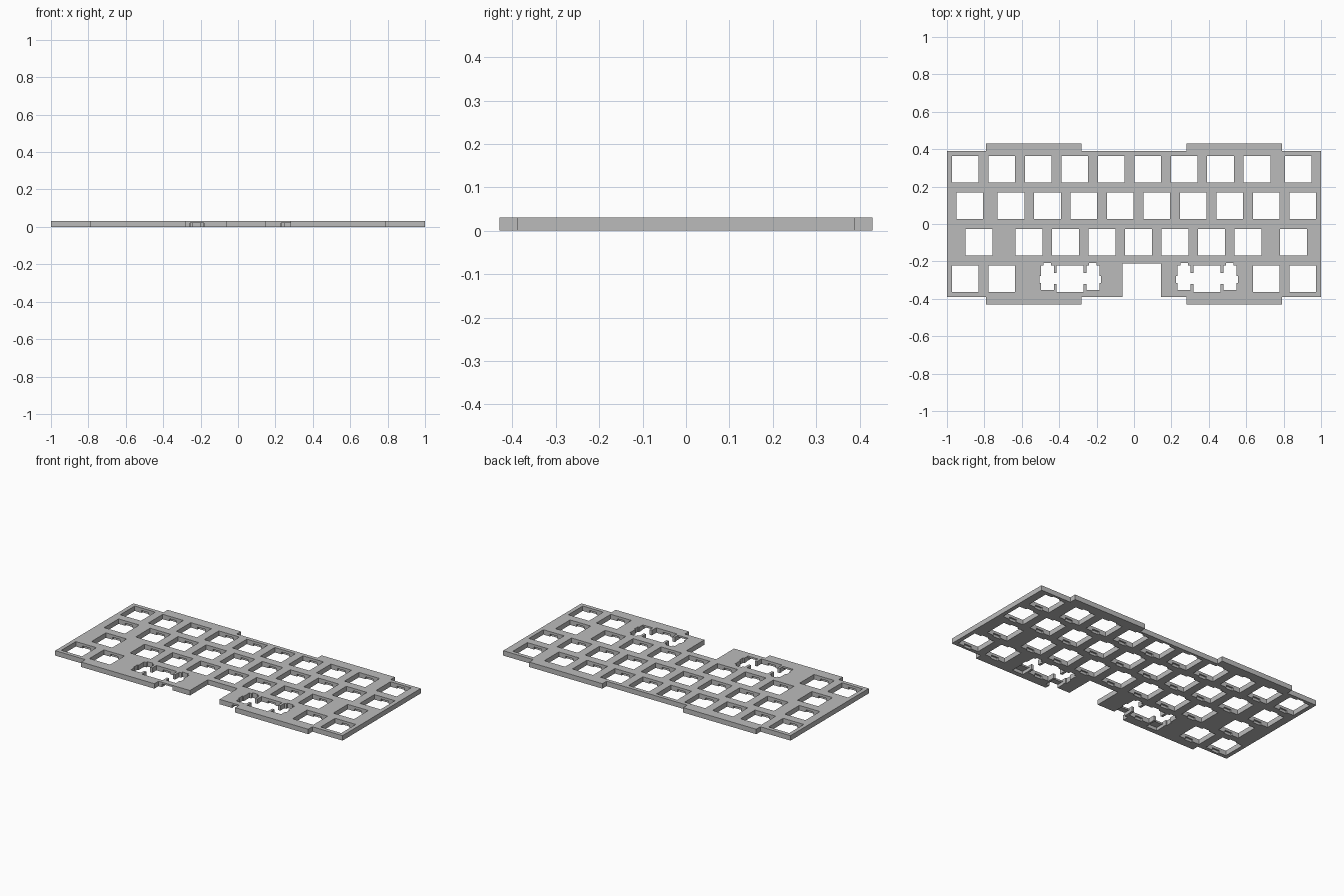
import bpy
import bmesh

if "Cube" in bpy.data.objects:
    bpy.data.objects.remove(bpy.data.objects["Cube"], do_unlink=True)

U = 2 / 10.25          # one key unit
THICK = 0.031
HALF = 0.0718          # half of a switch opening
STAB = 0.122           # stabilizer offset from the key centre


def add_prism(bm, points, z0, z1):
    """Closed prism from a counter-clockwise outline."""
    face = bm.faces.new([bm.verts.new((x, y, z0)) for x, y in points])
    out = bmesh.ops.extrude_face_region(bm, geom=[face])
    for v in out["geom"]:
        if isinstance(v, bmesh.types.BMVert):
            v.co.z = z1


def add_box(bm, x0, x1, y0, y1, z0, z1):
    add_prism(bm, [(x0, y0), (x1, y0), (x1, y1), (x0, y1)], z0, z1)


def make_object(name, bm):
    bmesh.ops.recalc_face_normals(bm, faces=bm.faces)
    mesh = bpy.data.meshes.new(name)
    bm.to_mesh(mesh)
    bm.free()
    obj = bpy.data.objects.new(name, mesh)
    bpy.context.scene.collection.objects.link(obj)
    return obj


# Key layout: widths in units for each row, back to front
rows = [
    [1] * 9 + [1.25],
    [1.25] + [1] * 9,
    [1.75] + [1] * 7 + [1.5],
    [1, 1, 2.75, -1.25, 2.25, 1, 1],   # negative width is a gap
]
switches, wide_keys = [], []
for r, widths in enumerate(rows):
    x, y = -1, (1.5 - r) * U
    for w in widths:
        centre = (x + abs(w) * U / 2, y)
        if w > 2:
            wide_keys.append(centre)
        elif w > 0:
            switches.append(centre)
        x += abs(w) * U

# Plate outline with front and back tabs and the front notch
bm = bmesh.new()
t0, t1, edge, tab = 0.281, 0.79, 0.389, 0.43
add_prism(bm, [
    (-1, -edge), (-t1, -edge), (-t1, -tab), (-t0, -tab), (-t0, -edge),
    (-0.062, -edge), (-0.062, -0.211), (0.144, -0.211), (0.144, -edge),
    (t0, -edge), (t0, -tab), (t1, -tab), (t1, -edge), (1, -edge),
    (1, edge), (t1, edge), (t1, tab), (t0, tab), (t0, edge),
    (-t0, edge), (-t0, tab), (-t1, tab), (-t1, edge), (-1, edge),
], 0, THICK)
plate = make_object("switch_plate", bm)

# Through openings: square switches and stabilized wide keys
bm = bmesh.new()
for x, y in switches:
    add_box(bm, x - HALF, x + HALF, y - HALF, y + HALF, -0.05, 0.08)
inner, outer, ear = STAB - 0.0346, STAB + 0.0346, STAB + 0.043
right_half = [
    (HALF, -HALF), (HALF, -0.028), (inner, -0.028), (inner, -0.06),
    (outer, -0.06), (outer, -0.023), (ear, -0.023), (ear, 0.015),
    (outer, 0.015), (outer, 0.071), (STAB + 0.02, 0.071),
    (STAB + 0.02, 0.084), (STAB - 0.02, 0.084), (STAB - 0.02, 0.071),
    (inner, 0.071), (inner, 0.031), (HALF, 0.031), (HALF, HALF),
]
outline = right_half + [(-x, y) for x, y in reversed(right_half)]
for cx, cy in wide_keys:
    add_prism(bm, [(cx + x, cy + y) for x, y in outline], -0.05, 0.08)
openings = make_object("opening_cutter", bm)

# Underside recesses: switch clips and stabilizer wire channels
bm = bmesh.new()
for x, y in switches + wide_keys:
    for s in (-1, 1):
        ya, yb = sorted((y + s * 0.06, y + s * 0.082))
        add_box(bm, x - 0.0256, x + 0.0256, ya, yb, -0.04, 0.0154)
for x, y in wide_keys:
    for s in (-1, 1):
        c = x + s * STAB
        add_box(bm, c - 0.0375, c + 0.0375, y - 0.107, y - 0.045, -0.04, 0.02)
recesses = make_object("recess_cutter", bm)

# Cut the plate, bake the result and drop the cutters
for cutter in (openings, recesses):
    cutter.hide_render = True
    mod = plate.modifiers.new(cutter.name, "BOOLEAN")
    mod.operation = "DIFFERENCE"
    mod.solver = "EXACT"
    mod.object = cutter
bpy.context.view_layer.update()
graph = bpy.context.evaluated_depsgraph_get()
cut_mesh = bpy.data.meshes.new_from_object(plate.evaluated_get(graph))
plate.modifiers.clear()
plate.data = cut_mesh
for cutter in (openings, recesses):
    bpy.data.objects.remove(cutter, do_unlink=True)

# Single plain grey
grey = bpy.data.materials.new("plate_grey")
grey.use_nodes = True
colour = (0.5, 0.5, 0.5, 1)
grey.diffuse_color = colour
grey.node_tree.nodes["Principled BSDF"].inputs["Base Color"].default_value = colour
plate.data.materials.clear()
plate.data.materials.append(grey)
